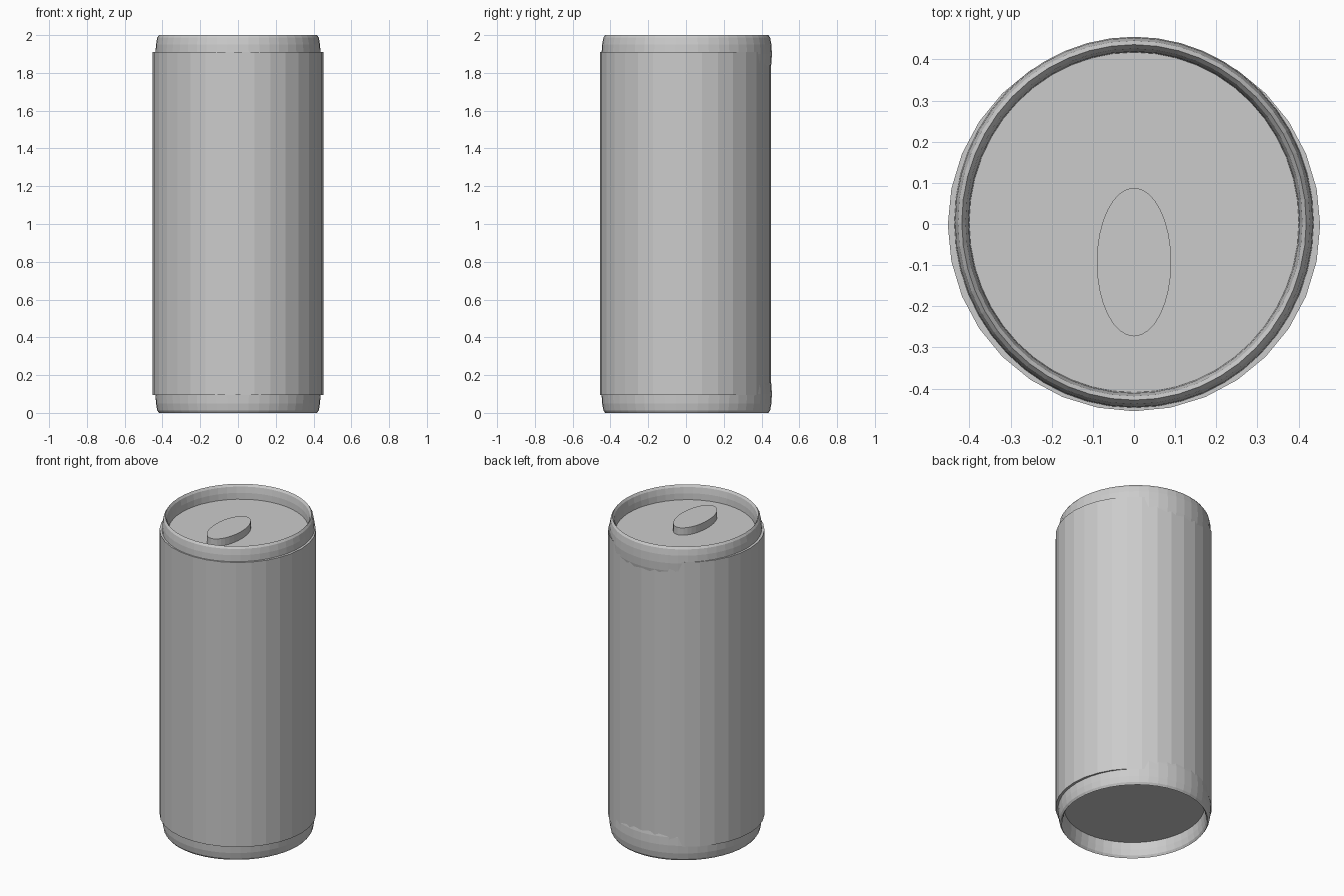
import bpy

if "Cube" in bpy.data.objects:
    bpy.data.objects.remove(bpy.data.objects["Cube"])


def cylinder(name, rx, ry, z0, z1, y):
    bpy.ops.mesh.primitive_cylinder_add(vertices=32, radius=1, depth=1,
                                        location=(0, y, (z0 + z1) / 2))
    ob = bpy.context.object
    ob.name = name
    ob.scale = (rx, ry, z1 - z0)
    bpy.ops.object.transform_apply(location=False, rotation=False, scale=True)
    return ob


def rim(name, z):
    # tall, thin ring: slightly longer in y than in x
    bpy.ops.mesh.primitive_torus_add(major_segments=48, minor_segments=12,
                                     major_radius=0.4185, minor_radius=0.0185,
                                     location=(0, 0.004, z))
    ob = bpy.context.object
    ob.name = name
    ob.scale = (1, 1.032, 0.1 / 0.0185)
    bpy.ops.object.transform_apply(location=False, rotation=False, scale=True)
    return ob


# Can body, with its flat lid and base
cylinder("can_body", 0.4525, 0.4525, 0.095, 1.91, -0.0025)

# Raised rims at both ends
rim("top_rim", 1.9)
rim("bottom_rim", 0.1)

# Oval opening tab on the lid
cylinder("pull_tab", 0.0905, 0.1805, 1.9, 1.957, -0.0925)
